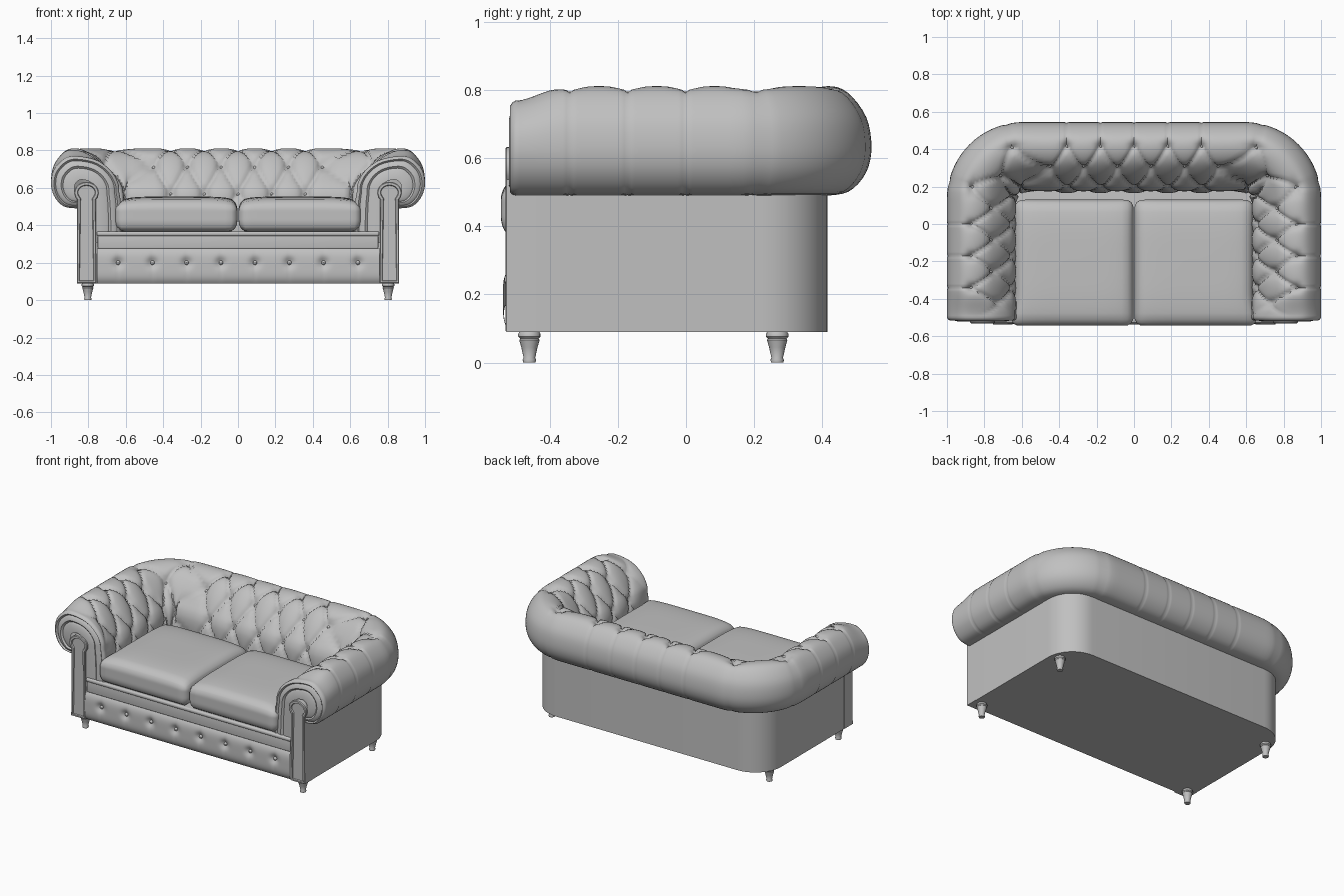
import bpy, bmesh, math
from mathutils import Vector, Matrix

cube = bpy.data.objects.get("Cube")
if cube:
    bpy.data.objects.remove(cube)

leather = bpy.data.materials.new("grey_leather")
leather.use_nodes = True
GREY = (0.53, 0.53, 0.53, 1)
leather.diffuse_color = GREY
leather.node_tree.nodes["Principled BSDF"].inputs["Base Color"].default_value = GREY


def finish(name, bm, angle=40):
    bmesh.ops.recalc_face_normals(bm, faces=bm.faces)
    mesh = bpy.data.meshes.new(name)
    bm.to_mesh(mesh)
    bm.free()
    mesh.materials.append(leather)
    ob = bpy.data.objects.new(name, mesh)
    bpy.context.collection.objects.link(ob)
    bpy.ops.object.select_all(action='DESELECT')
    ob.select_set(True)
    bpy.context.view_layer.objects.active = ob
    bpy.ops.object.shade_smooth_by_angle(angle=math.radians(angle))


def grid(bm, columns):
    """Skin a list of equally long point columns with quads."""
    verts = [[bm.verts.new(p) for p in col] for col in columns]
    for a, b in zip(verts, verts[1:]):
        for i in range(len(a) - 1):
            bm.faces.new((a[i], a[i + 1], b[i + 1], b[i]))


def smooth(t):
    t = max(0, min(1, t))
    return t * t * (3 - 2 * t)


def box(name, x0, x1, y0, y1, z0, z1, bevel):
    bm = bmesh.new()
    bmesh.ops.create_cube(bm, size=1)
    for v in bm.verts:
        v.co = ((x0 + x1) / 2 + v.co.x * (x1 - x0), (y0 + y1) / 2 + v.co.y * (y1 - y0),
                (z0 + z1) / 2 + v.co.z * (z1 - z0))
    bmesh.ops.bevel(bm, geom=bm.edges[:], offset=bevel, segments=4, profile=0.5, affect='EDGES')
    finish(name, bm)


# Rolled section: outward offset, height, tuft row
ROLL = [(0, .30, 3.8), (0, .42, 3), (.015, .575, 2), (.06, .66, 1.45), (.115, .735, 1),
        (.175, .79, .5), (.25, .812, 0), (.31, .793, -.5), (.365, .72, -1), (.38, .63, -1.5),
        (.365, .56, -2), (.325, .51, -2.4), (.28, .493, -2.7), (.2, .49, -3)]
# Tuft pitch on back and arms; corner centre and radius; tuft steps along the path
PITCH, ARM_PITCH, CX, CY, R0 = .18, .17, .59, .135, .03
U_EVEN, U_BACK, U_ARM, U_END = 2.5, 2.8, 4.2, 7.9375


def section(v):
    k = next(i for i in range(len(ROLL) - 1) if v >= ROLL[i + 1][2] - 1e-6)
    p0, p1, p2, p3 = (Vector(ROLL[max(0, min(len(ROLL) - 1, k + j))][:2]) for j in (-1, 0, 1, 2))
    t = (ROLL[k][2] - v) / (ROLL[k][2] - ROLL[k + 1][2])
    return (p1 * 2 + (p2 - p0) * t + (p0 * 2 - p1 * 5 + p2 * 4 - p3) * t * t
            + (p1 * 3 - p0 - p2 * 3 + p3) * t ** 3) / 2


def arm_y(u):
    return CY - (abs(u) - U_ARM) * ARM_PITCH


def place(u, o, z):
    """Point on the U-shaped path at step u, offset o outward."""
    side, a = (1 if u >= 0 else -1), abs(u)
    if a <= U_BACK:
        wide = max(0, a - U_EVEN) / (U_BACK - U_EVEN)
        x = min(a, U_EVEN) * PITCH + wide * (CX - U_EVEN * PITCH)
        return Vector((side * x, CY + R0 + o, z))
    if a <= U_ARM:
        ang = (a - U_BACK) / (U_ARM - U_BACK) * math.pi / 2
        return Vector((side * (CX + (R0 + o) * math.sin(ang)), CY + (R0 + o) * math.cos(ang), z))
    return Vector((side * (CX + R0 + o), arm_y(u), z))


def roll_shape(u, v):
    """Tufted section: diamond folds inside, straight seams outside."""
    p = section(v)
    tan = section(max(v - .02, -3)) - section(min(v + .02, 3.8))
    n = Vector((-tan.y, tan.x)).normalized()
    w = max(v, 0)
    h = abs(math.sin(math.pi * (u + w / 2)) * math.sin(math.pi * (u - w / 2)))
    row = round(w)
    du = u - row / 2
    du -= round(du)
    button = math.exp(-(du * PITCH / .025) ** 2 - ((v - row) * .15 / .025) ** 2)
    outer = smooth(-v / .6)
    sharp = .14 + .2 * min(1, w)
    fold = (1 - outer) * .026 * (1 - h ** sharp) + outer * .004 * (1 - min(1, h * 25))
    fade = min(1, (U_END - abs(u)) / .6) * smooth((v + 3) / .5)
    p = p - n * (fold + .018 * button) * fade
    # soften the roll toward the arm fronts
    e = smooth((-.34 - arm_y(u)) / .17)
    if p.y > .6:
        p.y -= e * .2 * (p.y - .6)
    if 0 < v < 2:
        p.x -= e * .04 * math.sin(math.pi * v / 2)
    return p


# Back and arms: one tufted sweep, ending in pleated arm fronts
vs = [3.75 - i / 8 for i in range(55)]


def front_ring(side, f, y):
    col = []
    for v in vs:
        p = roll_shape(U_END, v)
        z = p.y if p.y < .59 and v > 0 else .59 + (p.y - .59) * f
        col.append((side * (CX + R0 + .2 + (p.x - .2) * f), y, z))
    return col


RINGS = [(.97, -.51), (.91, -.517), (.86, -.507), (.81, -.515), (.7, -.52),
         (.64, -.51), (.58, -.517), (.3, -.518)]
bm = bmesh.new()
steps = int(U_END * 16)
cols = [front_ring(-1, *r) for r in reversed(RINGS)]
for i in range(-steps, steps + 1):
    cols.append([place(i / 16, *roll_shape(i / 16, v)) for v in vs])
cols += [front_ring(1, *r) for r in RINGS]
grid(bm, cols)
finish("tufted_back_and_arms", bm, 50)


# Buttons in the tufts
def add_button(bm, co, r=.011):
    bmesh.ops.create_uvsphere(bm, u_segments=8, v_segments=6, radius=r,
                              matrix=Matrix.Translation(co))


bm = bmesh.new()
for row in range(3):
    for i in range(-8, 8):
        u = i + (row % 2) / 2
        if abs(u) < U_END - .6:
            add_button(bm, place(u, *roll_shape(u, row)))
finish("tuft_buttons", bm)

# Body shell with rounded back corners, open at the front and top
outline = [(.86, -.515)]
for sx, start in ((1, 0), (-1, 90)):
    for k in range(11):
        a = math.radians(start + k * 9)
        outline.append((sx * .67 + .19 * math.cos(a), .225 + .19 * math.sin(a)))
outline.append((-.86, -.515))
bm = bmesh.new()
low, high = ([bm.verts.new((x, y, z)) for x, y in outline] for z in (.09, .495))
bm.faces.new(low)
for i in range(len(outline) - 1):
    bm.faces.new((low[i], low[i + 1], high[i + 1], high[i]))
finish("body_shell", bm, 30)

# Seat deck and front rail
box("seat_deck", -.755, .755, -.53, .25, .342, .368, .011)
box("front_rail", -.75, .75, -.526, .2, .275, .346, .006)

# Buttoned front apron
bm = bmesh.new()
sites = [(i - 3.5) * .183 for i in range(8)]
cols = []
for i in range(151):
    x = -.755 + i * .01007
    d = min(abs(x - s) for s in sites)
    col = [(x, -.5, .09)]
    for k in range(21):
        z = .09 + k * .0095
        q = (z - .185) / .095
        r2 = d * d + (z - .2) ** 2
        y = -.518 - .02 * (1 - q ** 4) + .02 * math.exp(-r2 / .0007)
        y += .003 * math.exp(-(d / .008) ** 2) * (1 - q * q)
        col.append((x, y, z))
    cols.append(col + [(x, -.5, .28)])
grid(bm, cols)
finish("front_apron", bm)
bm = bmesh.new()
for s in sites:
    add_button(bm, (s, -.52, .2), .012)
finish("apron_buttons", bm)

# Seat cushions: soft crowned blocks, flared a little at the front
for name, side in (("left_cushion", 1), ("right_cushion", -1)):
    bm = bmesh.new()
    bmesh.ops.create_cube(bm, size=2)
    bmesh.ops.subdivide_edges(bm, edges=bm.edges[:], cuts=19, use_grid_fill=True)
    for v in bm.verts:
        c = v.co.copy()
        inner = Vector((max(-.87, min(.87, c.x)), max(-.87, min(.87, c.y)), max(-.3, min(.3, c.z))))
        d = Vector(((c.x - inner.x) / .13, (c.y - inner.y) / .13, (c.z - inner.z) / .7))
        if d.length > 0:
            d = d / d.length * max(abs(d.x), abs(d.y), abs(d.z))
        c = inner + Vector((d.x * .13, d.y * .13, d.z * .7))
        crown = 1 - .2 * abs(c.x) ** 5 - .25 * abs(c.y) ** 4
        flare = 1 + .035 * smooth((-c.y - .5) / .5)
        x = .003 + (c.x + 1) * .317 * flare
        v.co = (side * x, -.207 + c.y * .337, .458 + c.z * (.096 * crown if c.z > 0 else .092))
    finish(name, bm, 60)

# Arm front posts with scroll heads, edged by a raised welt
for name, side in (("left_front_post", 1), ("right_front_post", -1)):
    pts = [(.757, .09), (.862, .09)]
    for k in range(21):
        a = math.radians(-40 + k * 13)
        pts.append((.81 + .066 * math.cos(a), .575 + .058 * math.sin(a)))
    bm = bmesh.new()
    face = bm.faces.new([bm.verts.new((side * x, -.527, z)) for x, z in pts])
    back = bmesh.ops.extrude_face_region(bm, geom=[face])
    for g in back["geom"]:
        if isinstance(g, bmesh.types.BMVert):
            g.co.y = -.44
    bmesh.ops.recalc_face_normals(bm, faces=bm.faces)
    front = min(bm.faces, key=lambda f: f.calc_center_median().y)
    for width, depth in ((.005, .004), (.012, 0), (.004, -.008)):
        bmesh.ops.inset_region(bm, faces=[front], thickness=width, depth=depth)
    finish(name, bm, 30)

# Turned feet
FOOT = [(0, 0), (.018, 0), (.02, .008), (.017, .014), (.024, .045), (.03, .066),
        (.027, .07), (.033, .076), (.033, .084), (.028, .092), (0, .092)]
for fb, y in (("front", -.46), ("back", .268)):
    for lr, x in (("left", .803), ("right", -.803)):
        bm = bmesh.new()
        cols = []
        for k in range(17):
            a = k * math.pi / 8
            cols.append([(x + r * math.cos(a), y + r * math.sin(a), z) for r, z in FOOT])
        grid(bm, cols)
        bmesh.ops.remove_doubles(bm, verts=bm.verts[:], dist=.0001)
        finish(f"{fb}_{lr}_foot", bm)
